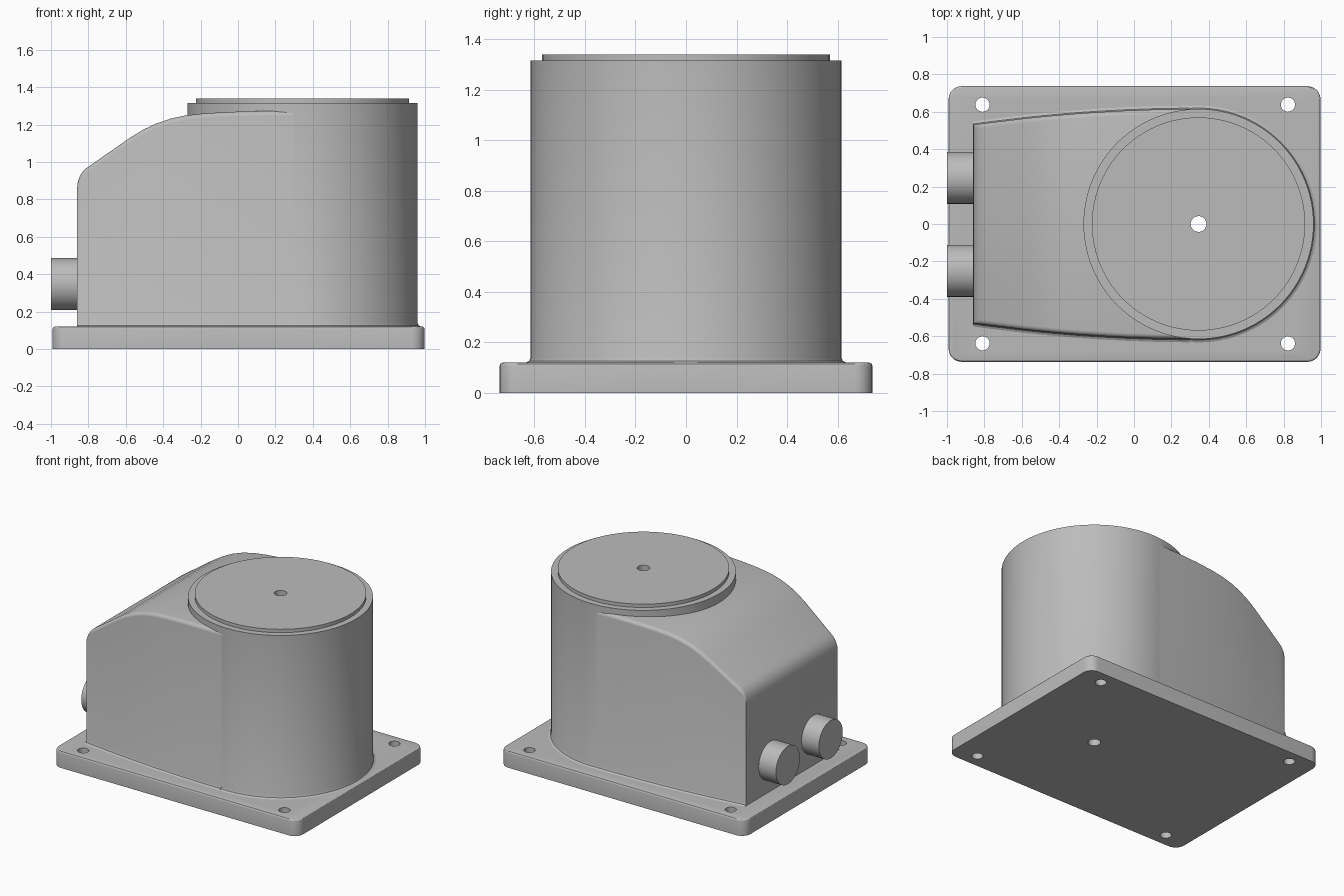
import bpy, bmesh
from math import sin, cos, pi, radians
from mathutils import Matrix

if "Cube" in bpy.data.objects:
    bpy.data.objects.remove(bpy.data.objects["Cube"], do_unlink=True)

grey = bpy.data.materials.new("plain grey")
grey.use_nodes = True
grey.diffuse_color = (0.5, 0.5, 0.5, 1)
grey.node_tree.nodes["Principled BSDF"].inputs["Base Color"].default_value = (0.5, 0.5, 0.5, 1)

DRUM_X, DRUM_R, HOLE_R, PLATE_TOP = 0.345, 0.615, 0.042, 0.12


def make_object(name, bm):
    bmesh.ops.recalc_face_normals(bm, faces=bm.faces)
    mesh = bpy.data.meshes.new(name)
    bm.to_mesh(mesh)
    bm.free()
    mesh.materials.append(grey)
    obj = bpy.data.objects.new(name, mesh)
    bpy.context.collection.objects.link(obj)
    return obj


def activate(obj):
    bpy.ops.object.select_all(action='DESELECT')
    obj.select_set(True)
    bpy.context.view_layer.objects.active = obj


def smooth(obj):
    activate(obj)
    bpy.ops.object.shade_smooth_by_angle(angle=radians(30))


def add_cylinder(bm, radius, depth, matrix, segments=48):
    bmesh.ops.create_cone(bm, cap_ends=True, segments=segments, radius1=radius,
                          radius2=radius, depth=depth, matrix=matrix)


def bridge(bm, rings, closed):
    """Skin a list of equally long vertex rings."""
    pairs = list(zip(rings, rings[1:] + rings[:1])) if closed else list(zip(rings, rings[1:]))
    for a, b in pairs:
        for i in range(len(a)):
            j = (i + 1) % len(a)
            bm.faces.new((a[i], a[j], b[j], b[i]))


# Base plate: rounded corners, softened top edge
bm = bmesh.new()
bmesh.ops.create_cube(bm, size=1, matrix=Matrix.Translation((0.003, 0, PLATE_TOP / 2))
                      @ Matrix.Diagonal((1.988, 1.474, PLATE_TOP, 1)))
upright = [e for e in bm.edges if abs(e.verts[0].co.z - e.verts[1].co.z) > 0.05]
bmesh.ops.bevel(bm, geom=upright, offset=0.07, segments=8, profile=0.5, affect='EDGES')
rim = [e for e in bm.edges if all(v.co.z > PLATE_TOP - 0.001 for v in e.verts)]
bmesh.ops.bevel(bm, geom=rim, offset=0.012, segments=3, profile=0.5, affect='EDGES')
base_plate = make_object("base_plate", bm)

# Bolt holes and central bore through the plate
bm = bmesh.new()
for x in (-0.81, 0.823):
    for y in (-0.638, 0.638):
        add_cylinder(bm, 0.038, 1, Matrix.Translation((x, y, 0)), 32)
add_cylinder(bm, HOLE_R, 1, Matrix.Translation((DRUM_X, 0, 0)), 96)
cutter = make_object("hole_cutter", bm)
cutter.hide_render = True
mod = base_plate.modifiers.new("holes", 'BOOLEAN')
mod.operation, mod.solver, mod.object = 'DIFFERENCE', 'EXACT', cutter
activate(base_plate)
bpy.ops.object.modifier_apply(modifier=mod.name)
bpy.data.objects.remove(cutter, do_unlink=True)
smooth(base_plate)

# Drum with stepped cap, bored through the centre
profile = [(HOLE_R, PLATE_TOP), (HOLE_R, 1.34), (0.57, 1.34), (0.57, 1.315),
           (DRUM_R, 1.315), (DRUM_R, 0.14), (DRUM_R + 0.005, 0.127), (DRUM_R + 0.018, PLATE_TOP)]
bm = bmesh.new()
rings = []
for k in range(96):
    a = 2 * pi * k / 96
    rings.append([bm.verts.new((DRUM_X + r * cos(a), r * sin(a), z)) for r, z in profile])
bridge(bm, rings, True)
smooth(make_object("drum", bm))

# Housing: cross-sections lofted along x under a sloping, rounded roof
roof = [(-0.86, 0.86), (-0.857, 0.89), (-0.848, 0.92), (-0.832, 0.947), (-0.81, 0.968),
        (-0.785, 0.985), (-0.58, 1.128), (-0.51, 1.171), (-0.44, 1.205), (-0.36, 1.232),
        (-0.28, 1.249), (-0.18, 1.26), (-0.04, 1.268), (0.12, 1.272), (0.295, 1.274)]
bm = bmesh.new()
rings = []
for x, z in roof:
    w = DRUM_R - 0.085 * ((DRUM_X - x) / 1.205) ** 2
    r = min(0.025, 0.004 + (z - 0.86) * 0.2)
    half = [(w + 0.018, PLATE_TOP), (w + 0.005, 0.127), (w, 0.14)]
    half += [(w - r + r * cos(t * pi / 8), z - r + r * sin(t * pi / 8)) for t in range(5)]
    section = half + [(-y, h) for y, h in reversed(half)]
    rings.append([bm.verts.new((x, y, h)) for y, h in section])
bridge(bm, rings, False)
bm.faces.new(rings[0])
bm.faces.new(rings[-1])
smooth(make_object("housing", bm))

# Two cable ports on the end wall
for name, y in (("left_port", 0.247), ("right_port", -0.25)):
    bm = bmesh.new()
    add_cylinder(bm, 0.139, 0.16, Matrix.Translation((-0.92, y, 0.347)) @ Matrix.Rotation(pi / 2, 4, 'Y'))
    smooth(make_object(name, bm))
